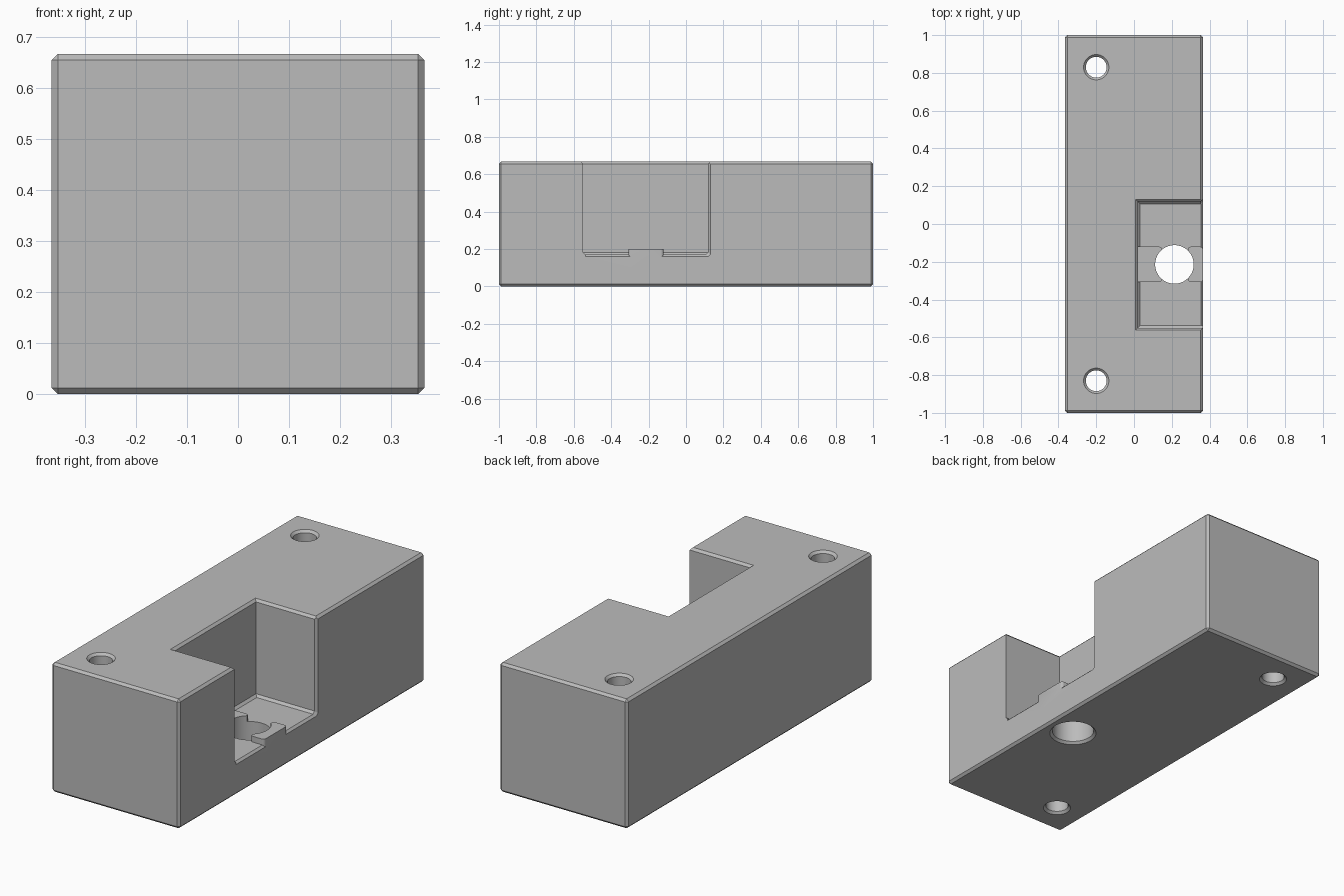
import bpy, bmesh
from math import cos, sin, tau

cube = bpy.data.objects.get("Cube")
if cube:
    bpy.data.objects.remove(cube, do_unlink=True)

HALF_X, HALF_Y, HEIGHT, C = 0.365, 1.0, 0.667, 0.012
FLOOR, WALL_X, FRONT, BACK = 0.17, 0.02, -0.55, 0.118
HOLE = (0.214, -0.214)

grey = bpy.data.materials.new("plain grey")
grey.use_nodes = True
colour = (0.5, 0.5, 0.5, 1)
grey.diffuse_color = colour
grey.node_tree.nodes["Principled BSDF"].inputs["Base Color"].default_value = colour


def finish(name, bm):
    bmesh.ops.recalc_face_normals(bm, faces=bm.faces)
    mesh = bpy.data.meshes.new(name)
    bm.to_mesh(mesh)
    bm.free()
    mesh.materials.append(grey)
    ob = bpy.data.objects.new(name, mesh)
    bpy.context.collection.objects.link(ob)
    return ob


def loft(name, rings):
    """Closed solid through rings with equal point counts."""
    bm = bmesh.new()
    loops = [[bm.verts.new(p) for p in ring] for ring in rings]
    n = len(loops[0])
    for a, b in zip(loops, loops[1:]):
        for i in range(n):
            j = (i + 1) % n
            bm.faces.new((a[i], a[j], b[j], b[i]))
    bm.faces.new(loops[0])
    bm.faces.new(loops[-1])
    return finish(name, bm)


def box(name, x, y, z, bevel, vertical_only=False, segments=1):
    bm = bmesh.new()
    bmesh.ops.create_cube(bm, size=1)
    for v in bm.verts:
        v.co = [r[0] if c < 0 else r[1] for c, r in zip(v.co, (x, y, z))]
    edges = [e for e in bm.edges if not vertical_only
             or abs(e.verts[0].co.z - e.verts[1].co.z) > 0.01]
    bmesh.ops.bevel(bm, geom=edges, offset=bevel, segments=segments,
                    profile=0.5, affect='EDGES')
    return finish(name, bm)


def circle(centre, r, z, n=64):
    return [(centre[0] + r * cos(tau * i / n), centre[1] + r * sin(tau * i / n), z)
            for i in range(n)]


def combine(target, tool, operation):
    tool.hide_render = True
    mod = target.modifiers.new(tool.name, 'BOOLEAN')
    mod.operation, mod.solver, mod.object = operation, 'EXACT', tool
    bpy.context.view_layer.objects.active = target
    bpy.ops.object.modifier_apply(modifier=mod.name)
    bpy.data.objects.remove(tool, do_unlink=True)


block = box("block", (-HALF_X, HALF_X), (-HALF_Y, HALF_Y), (0, HEIGHT), C)

# pocket with chamfered floor and flared top rim
def pocket_ring(z, grow):
    x0, x1, y0, y1 = WALL_X - grow, 0.5, FRONT - grow, BACK + grow
    return [(x0, y0, z), (x1, y0, z), (x1, y1, z), (x0, y1, z)]

combine(block, loft("pocket_cutter", [
    pocket_ring(FLOOR, -C), pocket_ring(FLOOR + C, 0),
    pocket_ring(HEIGHT - C, 0), pocket_ring(HEIGHT + C, 2 * C)]), 'DIFFERENCE')

# chamfer along the open side of the pocket: floor lip and back edge
def lip_ring(x, grow):
    y0, y1, z0 = FRONT + C, BACK + grow, FLOOR + C * 0.1 - grow
    k = C * 0.9
    return [(x, y0, z0), (x, y1 - k, z0), (x, y1, z0 + k), (x, y1, 1), (x, y0, 1)]

combine(block, loft("lip_cutter", [
    lip_ring(HALF_X - 2 * C, -C), lip_ring(HALF_X + C, 2 * C)]), 'DIFFERENCE')

# raised pads on both sides of the large hole
pad_y = (HOLE[1] - 0.094, HOLE[1] + 0.094)
for name, x in (("inner_pad", (-0.05, 0.148)), ("outer_pad", (0.286, HALF_X))):
    combine(block, box(name, x, pad_y, (0.1, 0.2), 0.015, True, 4), 'UNION')

# large hole, chamfered underneath
r = 0.102
combine(block, loft("large_hole_cutter", [
    circle(HOLE, r + 2 * C, -C), circle(HOLE, r, C), circle(HOLE, r, 0.4)]), 'DIFFERENCE')

# mounting holes, chamfered at both ends
r = 0.055
for y in (-0.83, 0.83):
    p = (-0.2, y)
    combine(block, loft("mounting_hole_cutter", [
        circle(p, r + 2 * C, -C), circle(p, r, C),
        circle(p, r, HEIGHT - C), circle(p, r + 2 * C, HEIGHT + C)]), 'DIFFERENCE')

bpy.ops.object.select_all(action='DESELECT')
block.select_set(True)
bpy.context.view_layer.objects.active = block
bpy.ops.object.shade_smooth_by_angle(angle=0.5)
